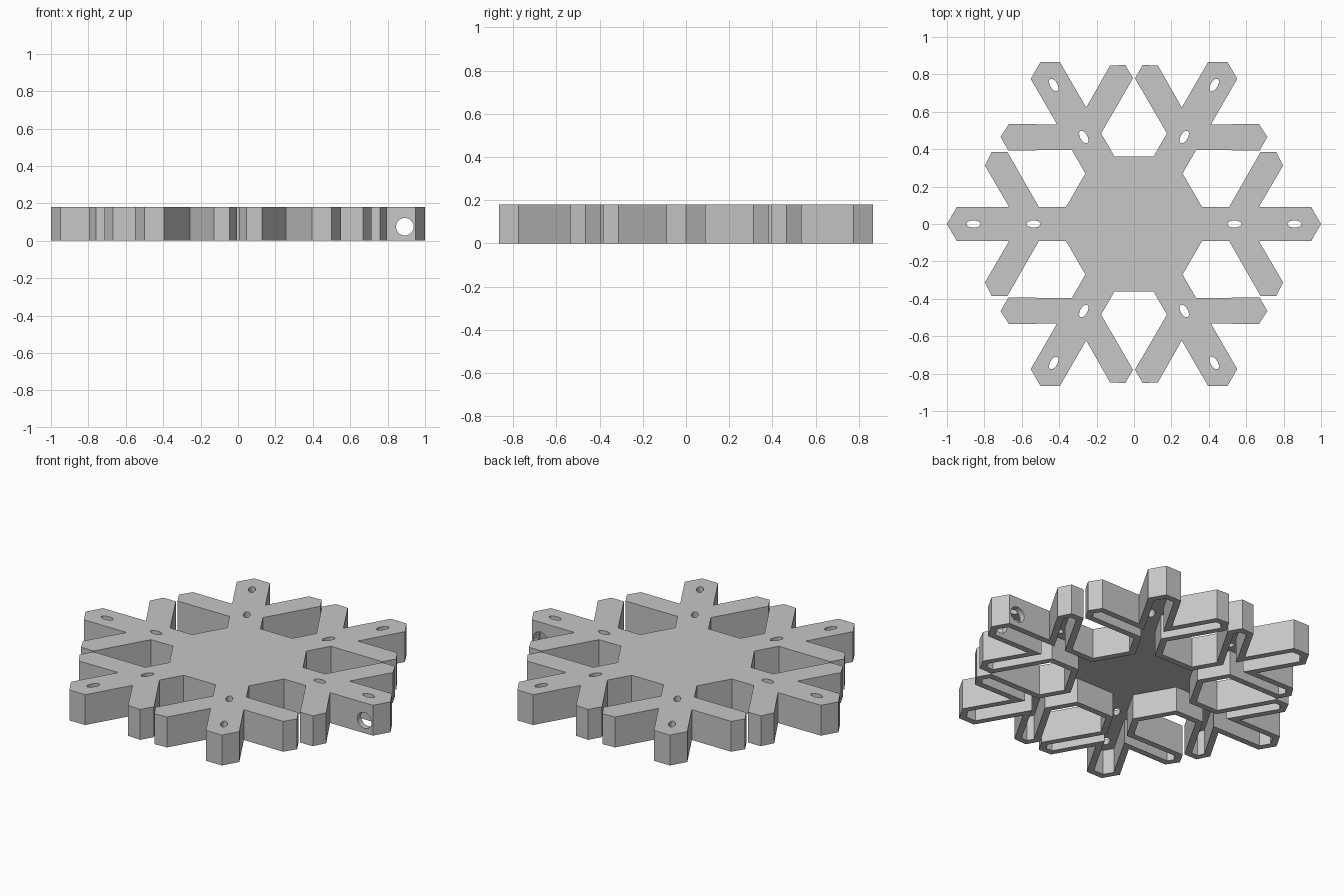
import bpy, bmesh, math
from mathutils import Matrix, Vector

cube = bpy.data.objects.get("Cube")
if cube:
    bpy.data.objects.remove(cube, do_unlink=True)

HEIGHT, CEILING, WALL = 0.18, 0.147, 0.036

grey = bpy.data.materials.new("light_grey")
grey.use_nodes = True
grey.diffuse_color = (0.57, 0.57, 0.57, 1)
grey.node_tree.nodes["Principled BSDF"].inputs["Base Color"].default_value = (0.57, 0.57, 0.57, 1)


def make_object(name, bm):
    bmesh.ops.recalc_face_normals(bm, faces=bm.faces)
    mesh = bpy.data.meshes.new(name)
    bm.to_mesh(mesh)
    bm.free()
    mesh.materials.append(grey)
    obj = bpy.data.objects.new(name, mesh)
    bpy.context.collection.objects.link(obj)
    return obj


def inset(points, distance):
    """Mitred inward offset of a counter-clockwise outline."""
    result = []
    for i, p in enumerate(points):
        a = (p - points[i - 1]).normalized()
        b = (points[(i + 1) % len(points)] - p).normalized()
        na, nb = Vector((-a.y, a.x)), Vector((-b.y, b.x))
        result.append(p + (na + nb) * distance / (1 + na.dot(nb)))
    return result


# Upper half of one arm, from the hub to the tip
half_arm = [(0.364, 0.09), (0.508, 0.09), (0.677, 0.385), (0.76, 0.385),
            (0.797, 0.312), (0.667, 0.09), (0.948, 0.09)]
arm = [(x, -y) for x, y in half_arm] + [(1, 0)] + half_arm[::-1]

# Repeat the arm six times around the hub
outline = []
for k in range(6):
    turn = Matrix.Rotation(k * math.pi / 3, 2)
    outline += [turn @ Vector(p) for p in arm]
inner = inset(outline, WALL)

# Hollow snowflake shell, open underneath
bm = bmesh.new()
rings = [[bm.verts.new((p.x, p.y, z)) for p in pts]
         for pts, z in ((outline, HEIGHT), (outline, 0), (inner, 0), (inner, CEILING))]
for upper, lower in zip(rings, rings[1:]):
    for i in range(len(upper)):
        j = (i + 1) % len(upper)
        bm.faces.new((upper[i], lower[i], lower[j], upper[j]))
bm.faces.new(rings[0])
bm.faces.new(rings[-1])
snowflake = make_object("snowflake_shell", bm)

# Oval holes in the top of each arm, and one round hole across an arm
bm = bmesh.new()


def add_cutter(matrix, depth):
    bmesh.ops.create_cone(bm, cap_ends=True, segments=24, radius1=1, radius2=1,
                          depth=depth, matrix=matrix)


for k in range(6):
    for r in (0.537, 0.858):
        add_cutter(Matrix.Rotation(k * math.pi / 3, 4, 'Z')
                   @ Matrix.Translation((r, 0, HEIGHT))
                   @ Matrix.Diagonal((0.037, 0.019, 1, 1)), 0.09)
add_cutter(Matrix.Translation((0.892, 0, 0.075))
           @ Matrix.Rotation(math.pi / 2, 4, 'X')
           @ Matrix.Diagonal((0.047, 0.047, 1, 1)), 0.3)
cutter = make_object("hole_cutter", bm)
cutter.hide_render = True

cut = snowflake.modifiers.new("holes", 'BOOLEAN')
cut.operation = 'DIFFERENCE'
cut.solver = 'EXACT'
cut.object = cutter
bpy.context.view_layer.objects.active = snowflake
snowflake.select_set(True)
bpy.ops.object.modifier_apply(modifier=cut.name)
bpy.data.objects.remove(cutter, do_unlink=True)
